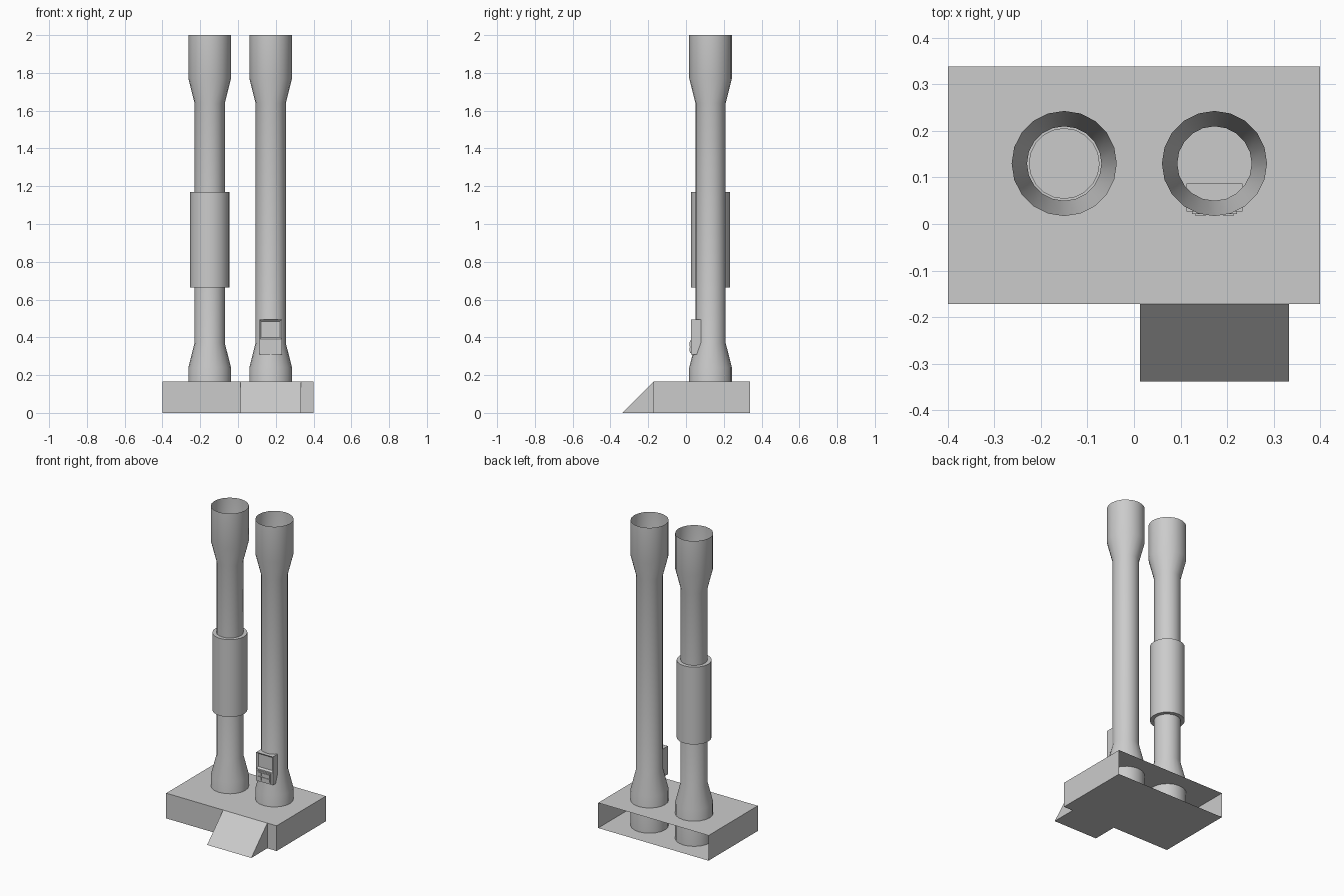
import bpy, bmesh
from math import cos, sin, tau, radians

if "Cube" in bpy.data.objects:
    bpy.data.objects.remove(bpy.data.objects["Cube"])

SIDES = 20
H = 0.165  # base height


def make(name, verts, faces, smooth=False):
    me = bpy.data.meshes.new(name)
    me.from_pydata(verts, [], faces)
    ob = bpy.data.objects.new(name, me)
    bpy.context.collection.objects.link(ob)
    bm = bmesh.new()
    bm.from_mesh(me)
    bmesh.ops.recalc_face_normals(bm, faces=bm.faces)
    bm.to_mesh(me)
    bm.free()
    if smooth:
        bpy.context.view_layer.objects.active = ob
        ob.select_set(True)
        bpy.ops.object.shade_smooth_by_angle(angle=radians(30))
        ob.select_set(False)
    return ob


def lathe(name, profile, x, y, closed=False):
    """Spin (radius, z) points around a vertical axis."""
    verts = [(x + r * cos(tau * i / SIDES), y + r * sin(tau * i / SIDES), z)
             for r, z in profile for i in range(SIDES)]
    n = len(profile)
    faces = []
    for k in range(n if closed else n - 1):
        a, b = k * SIDES, (k + 1) % n * SIDES
        for i in range(SIDES):
            j = (i + 1) % SIDES
            faces.append((a + i, a + j, b + j, b + i))
    return make(name, verts, faces, True)


def box(name, x0, x1, y0, y1, z0, z1, skip=()):
    verts = [(x, y, z) for z in (z0, z1) for y in (y0, y1) for x in (x0, x1)]
    sides = {"bottom": (0, 2, 3, 1), "top": (4, 5, 7, 6), "front": (0, 1, 5, 4),
             "back": (2, 6, 7, 3), "left": (0, 4, 6, 2), "right": (1, 3, 7, 5)}
    return make(name, verts, [f for k, f in sides.items() if k not in skip])


# Hollow base, open at the back
box("base", -0.4, 0.4, -0.172, 0.338, 0, H, skip=("back",))

# Ramp in front of the right pipe
x0, x1 = 0.013, 0.333
make("ramp",
     [(x, y, z) for x in (x0, x1) for y, z in ((-0.338, 0), (-0.172, 0), (-0.172, H))],
     [(0, 1, 2), (3, 5, 4), (0, 2, 5, 3), (0, 3, 4, 1)])

# Two open pipes with flared ends
pipe = [(0.113, 0), (0.113, 0.24), (0.08, 0.37),
        (0.08, 1.64), (0.113, 1.77), (0.113, 2.0)]
for name, x in (("left_pipe", -0.15), ("right_pipe", 0.173)):
    lathe(name, pipe, x, 0.13)

# Sleeve around the left pipe
lathe("sleeve", [(0.075, 0.663), (0.104, 0.663), (0.104, 1.17), (0.075, 1.17)],
      -0.15, 0.13, closed=True)

# Control panel with a recessed screen
panel = box("control_panel", 0.113, 0.233, 0.027, 0.087, 0.31, 0.495)
bm = bmesh.new()
bm.from_mesh(panel.data)
front = min(bm.faces, key=lambda f: f.calc_center_median().y)
edges = [e for e in front.edges if abs(e.verts[0].co.z - e.verts[1].co.z) > 0.1]
bmesh.ops.subdivide_edges(bm, edges=edges, cuts=1)
for v in bm.verts:
    if 0.32 < v.co.z < 0.48:
        v.co.z = 0.39
screen = max((f for f in bm.faces if f.normal.y < -0.9),
             key=lambda f: f.calc_center_median().z)
bmesh.ops.inset_individual(bm, faces=[screen], thickness=0.014, depth=-0.01)
bm.to_mesh(panel.data)
bm.free()

# Keypad: a raised plate with small buttons
box("keypad", 0.125, 0.221, 0.022, 0.03, 0.318, 0.382)
for row in range(2):
    for col in range(3):
        bx, bz = 0.131 + col * 0.03, 0.324 + row * 0.028
        box("button", bx, bx + 0.024, 0.018, 0.023, bz, bz + 0.022)
